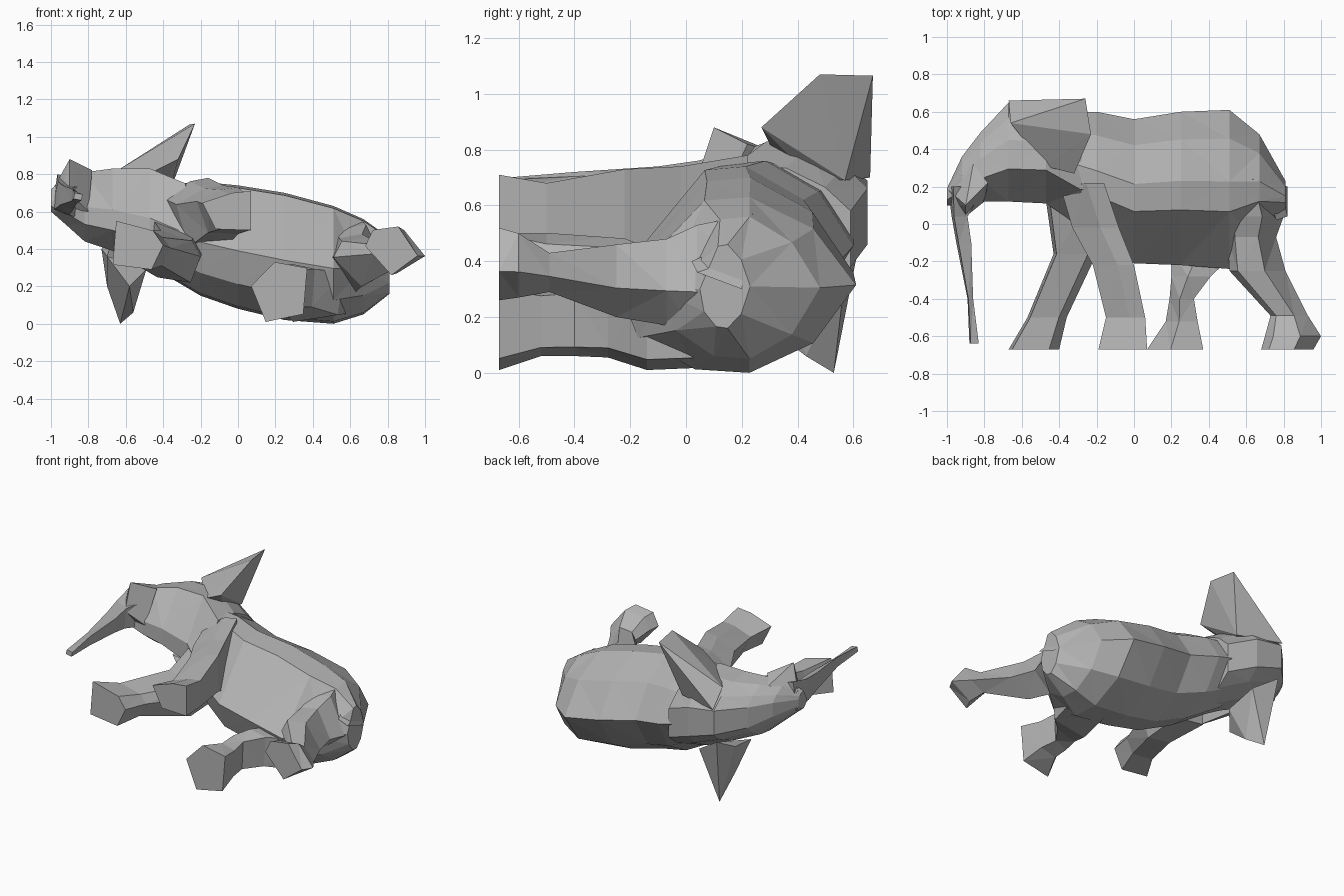
import bpy, bmesh

default_cube = bpy.data.objects.get("Cube")
if default_cube:
    bpy.data.objects.remove(default_cube, do_unlink=True)

# Single hide colour
hide = bpy.data.materials.new("elephant grey")
hide.use_nodes = True
grey = (0.45, 0.45, 0.45, 1)
hide.diffuse_color = grey
shader = next(n for n in hide.node_tree.nodes if n.type == "BSDF_PRINCIPLED")
shader.inputs["Base Color"].default_value = grey
shader.inputs["Roughness"].default_value = 0.8


def finish(name, bm):
    """Turn a bmesh into a flat-shaded grey object."""
    bmesh.ops.recalc_face_normals(bm, faces=bm.faces)
    mesh = bpy.data.meshes.new(name)
    bm.to_mesh(mesh)
    bm.free()
    mesh.materials.append(hide)
    obj = bpy.data.objects.new(name, mesh)
    bpy.context.collection.objects.link(obj)
    return obj


def loft(name, rings):
    """Skin a list of rings that have equal point counts, closing both ends."""
    bm = bmesh.new()
    loops = [[bm.verts.new(point) for point in ring] for ring in rings]
    count = len(loops[0])
    for first, second in zip(loops, loops[1:]):
        for i in range(count):
            j = (i + 1) % count
            bm.faces.new((first[i], first[j], second[j], second[i]))
    bm.faces.new(loops[0])
    bm.faces.new(loops[-1])
    bmesh.ops.triangulate(bm, faces=[f for f in bm.faces if len(f.verts) == 4])
    return finish(name, bm)


def hull(name, points):
    """Faceted solid wrapped around a few points."""
    bm = bmesh.new()
    for point in points:
        bm.verts.new(point)
    result = bmesh.ops.convex_hull(bm, input=bm.verts)
    loose = {v for v in result["geom_interior"] if isinstance(v, bmesh.types.BMVert)}
    bmesh.ops.delete(bm, geom=list(loose), context="VERTS")
    return finish(name, bm)


def torso(name, profile, sections):
    """Loft along x; the profile holds fractions of height and of side-to-side width."""
    return loft(name, [
        [(x, belly + (spine - belly) * v, low + (high - low) * w) for v, w in profile]
        for x, belly, spine, low, high in sections])


def limb(name, profile, sections):
    """Loft along y; the profile holds fractions of length and of side-to-side width."""
    return loft(name, [
        [(left + (right - left) * u, y, low + (high - low) * w) for u, w in profile]
        for y, left, right, low, high in sections])


# Torso, from the shoulders to the rump
BODY = [(1, .5), (.82, .82), (.55, 1), (.36, .98), (0, .47),
        (.08, .2), (.32, .02), (.55, 0), (.82, .17)]
body = torso("elephant_body", BODY, (
    (-.42, .05, .60, .28, .74),
    (-.20, -.10, .60, .15, .76),
    (0, -.21, .56, .08, .74),
    (.25, -.22, .60, .02, .70),
    (.51, -.24, .61, 0, .63),
    (.67, -.08, .48, .05, .56),
    (.81, .05, .23, .16, .46),
))

# Head, from the neck to the brow
HEAD = [(1, .68), (.85, .84), (.62, .97), (.33, 1), (0, .5),
        (0, .25), (.33, 0), (.6, .03), (.85, .16), (1, .3)]
head = torso("head", HEAD, (
    (-.28, -.02, .59, .22, .75),
    (-.47, .11, .65, .30, .83),
    (-.67, .12, .65, .39, .83),
    (-.82, .12, .49, .44, .81),
    (-.92, .09, .36, .53, .78),
    (-1, .10, .19, .60, .72),
))

# Trunk and the cheek beside it
SLAB = [(0, .2), (.15, 1), (1, .8), (.85, 0)]
trunk = limb("trunk", SLAB, (
    (.20, -.995, -.80, .56, .80),
    (.04, -.975, -.89, .58, .76),
    (-.10, -.95, -.87, .61, .74),
    (-.40, -.89, -.86, .64, .72),
    (-.64, -.88, -.83, .66, .70),
))
cheek = hull("cheek", [
    (-.90, .10, .88), (-.99, .18, .72), (-.78, .22, .82), (-.97, .10, .62),
    (-.86, .32, .79), (-.80, .12, .6), (-.90, .04, .70)])

# Ears, each a flared wedge
upper_ear = hull("upper_ear", [
    (-.66, .54, .81), (-.67, .66, .70), (-.26, .67, 1.065), (-.23, .48, 1.07),
    (-.32, .27, .88), (-.48, .31, .80), (-.43, .45, .70), (-.37, .57, .69)])
lower_ear = hull("lower_ear", [
    (-.73, .50, .40), (-.67, .62, .46), (-.63, .53, 0), (-.56, .43, .06),
    (-.58, .25, .2), (-.70, .28, .36), (-.49, .35, .29), (-.70, .45, .20),
    (-.50, .57, .35)])

# Legs, from hip or shoulder down to the foot
upper_front_leg = limb("upper_front_leg", [(0, .7), (.6, .95), (1, 1), (1, 0), (.27, .03)], (
    (.22, -.40, -.16, .42, .78),
    (-.02, -.33, -.08, .40, .74),
    (-.22, -.22, 0, .48, .73),
    (-.50, -.15, .06, .50, .68),
    (-.67, -.19, .07, .50, .71),
))
lower_front_leg = limb("lower_front_leg", [(0, .1), (.07, 1), (.8, .8), (1, .5), (.77, 0)], (
    (.12, -.47, -.18, .24, .55),
    (-.16, -.43, -.20, .22, .50),
    (-.50, -.57, -.36, .31, .50),
    (-.67, -.67, -.40, .29, .55),
))
upper_hind_leg = limb("upper_hind_leg", [(0, .6), (.15, .93), (.63, 1), (1, .4), (.5, 0)], (
    (.24, .46, .74, .15, .57),
    (.04, .49, .80, .13, .53),
    (-.07, .50, .76, .17, .48),
    (-.25, .51, .81, .20, .46),
    (-.49, .73, .93, .29, .43),
    (-.60, .70, 1, .27, .50),
    (-.67, .68, .96, .26, .52),
))
lower_hind_leg = limb("lower_hind_leg", [(0, .6), (.42, 1), (1, .9), (.93, .13), (.26, 0)], (
    (.10, .24, .62, .02, .30),
    (-.14, .20, .56, .01, .30),
    (-.28, .20, .41, .055, .32),
    (-.40, .19, .32, .06, .31),
    (-.52, .17, .34, .06, .30),
    (-.67, .07, .37, .01, .33),
))

# Short tail hanging from the rump
tail = hull("tail", [(.78, .22, .42), (.82, .20, .30), (.82, .04, .36),
                     (.76, .02, .40), (.74, .09, .43)])

# Weld every part into one skin, so nothing is left inside
parts = [head, trunk, cheek, upper_ear, lower_ear, upper_front_leg,
         lower_front_leg, upper_hind_leg, lower_hind_leg, tail]
for part in parts:
    weld = body.modifiers.new("weld " + part.name, "BOOLEAN")
    weld.operation = "UNION"
    weld.solver = "EXACT"
    weld.object = part
bpy.context.view_layer.update()
evaluated = body.evaluated_get(bpy.context.evaluated_depsgraph_get())
skin = bpy.data.meshes.new_from_object(evaluated)
body.modifiers.clear()
body.data = skin
for part in parts:
    bpy.data.objects.remove(part, do_unlink=True)
